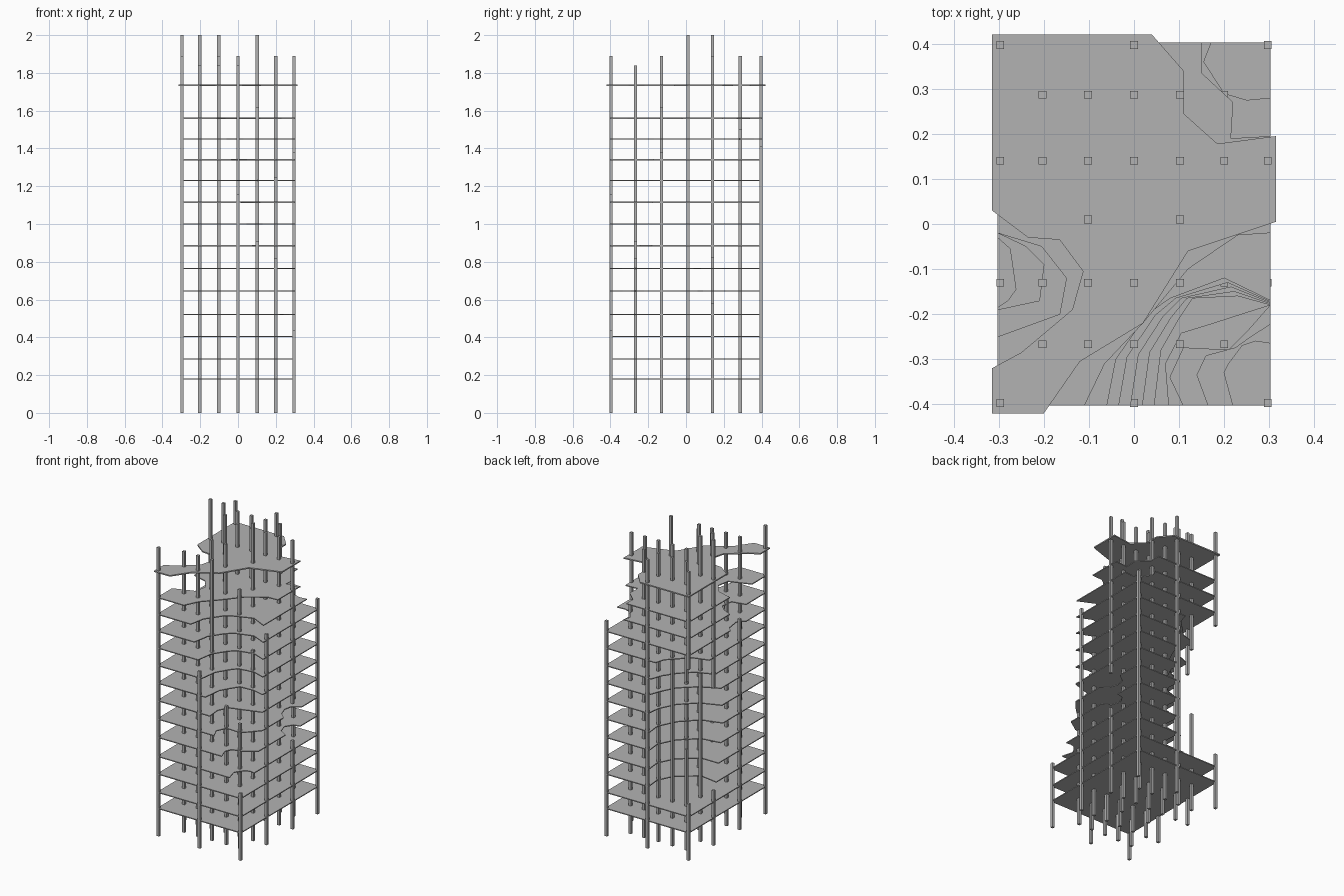
import bpy
import bmesh

if "Cube" in bpy.data.objects:
    bpy.data.objects.remove(bpy.data.objects["Cube"])

concrete = bpy.data.materials.new("concrete_grey")
concrete.use_nodes = True
GREY = (0.45, 0.45, 0.45, 1)
concrete.diffuse_color = GREY
concrete.node_tree.nodes["Principled BSDF"].inputs["Base Color"].default_value = GREY

W, D = 0.303, 0.403      # half width and half depth of a floor


def add_object(name, bm):
    bmesh.ops.recalc_face_normals(bm, faces=bm.faces)
    mesh = bpy.data.meshes.new(name)
    bm.to_mesh(mesh)
    bm.free()
    mesh.materials.append(concrete)
    obj = bpy.data.objects.new(name, mesh)
    bpy.context.collection.objects.link(obj)


def slab(name, outline, z, thick):
    bm = bmesh.new()
    face = bm.faces.new([bm.verts.new((x, y, z - thick / 2)) for x, y in outline])
    grown = bmesh.ops.extrude_face_region(bm, geom=[face])["geom"]
    top = [v for v in grown if isinstance(v, bmesh.types.BMVert)]
    bmesh.ops.translate(bm, verts=top, vec=(0, 0, thick))
    add_object(name, bm)


def column(name, x, y, spans):
    r = 0.0085
    bm = bmesh.new()
    for low, high in spans:
        box = bmesh.ops.create_cube(bm, size=1)["verts"]
        bmesh.ops.scale(bm, verts=box, vec=(2 * r, 2 * r, high - low))
        bmesh.ops.translate(bm, verts=box, vec=(x, y, (low + high) / 2))
    add_object(name, bm)


def broken_edge(keys, level, intact):
    """Blend between the key outlines of a collapsed area; intact elsewhere."""
    levels = sorted(keys)
    if not levels[0] <= level <= levels[-1]:
        return intact
    if level in keys:
        return keys[level]
    a = max(k for k in levels if k < level)
    b = min(k for k in levels if k > level)
    t = (level - a) / (b - a)
    return [(p[0] + (q[0] - p[0]) * t, p[1] + (q[1] - p[1]) * t)
            for p, q in zip(keys[a], keys[b])]


# Collapsed areas, keyed by floor number
front_corner = {
    3: [(.22, -D), (.2, -.33), (.21, -.31), (.24, -.27), (.27, -.26), (W, -.265)],
    5: [(.11, -D), (.08, -.34), (.11, -.275), (.21, -.28), (.25, -.24), (W, -.18)],
    7: [(.045, -D), (.06, -.28), (.1, -.21), (.13, -.165), (.23, -.16), (W, -.18)],
    11: [(-.06, -D), (-.04, -.3), (.03, -.2), (.08, -.165), (.2, -.12), (W, -.17)],
    12: [(-.11, -D), (-.065, -.31), (.02, -.22), (.12, -.1), (.23, -.025), (W, -.02)],
}
side_notch = {
    4: [(W, .06), (.25, .09), (.23, .15), (.26, .2), (W, .21)],
    5: [(W, .04), (.26, .08), (.24, .14), (.25, .19), (W, .23)],
}
back_left_corner = {
    11: [(W, .28), (.25, .275), (.2, .29), (.155, .36), (.172, D)],
    12: [(W, .195), (.215, .19), (.22, .27), (.15, .335), (.15, D)],
}
back_right_corner = {
    2: [(-.01, D), (.0, .3), (-.05, .2), (-.18, .1), (-W, .12)],
    5: [(-.02, D), (-.01, .31), (-.07, .19), (-.17, .09), (-W, .05)],
    7: [(0, D), (-.03, .32), (-.08, .22), (-.18, .13), (-W, .07)],
    9: [(-.06, D), (-.08, .34), (-.14, .28), (-.2, .22), (-W, .19)],
}
west_notch = {
    10: [(-W, -.03), (-.275, -.055), (-.262, -.145), (-.28, -.17), (-W, -.185)],
    11: [(-W, -.02), (-.24, -.05), (-.2, -.09), (-.21, -.17), (-W, -.19)],
    12: [(-W, -.02), (-.205, -.05), (-.15, -.12), (-.165, -.2), (-W, -.25)],
}

# Floors
heights = [.18, .285, .405, .52, .645, .765, .885, 1, 1.115, 1.23, 1.34, 1.45, 1.56]
for i, z in enumerate(heights):
    outline = [(-W, -D)]
    outline += broken_edge(front_corner, i, [(W, -D)])
    outline += broken_edge(side_notch, i, [])
    outline += broken_edge(back_left_corner, i, [(W, D)])
    outline += broken_edge(back_right_corner, i, [(-W, D)])
    outline += broken_edge(west_notch, i, [])
    slab(f"floor_{i + 1}", outline, z, 0.006)

# Roof
RW, RD = 0.315, 0.42
roof = [(-RW, -RD), (-.2, -RD), (-.12, -.305), (.02, -.22), (.07, -.14), (.12, -.06),
        (.24, -.02), (RW, .005), (RW, .195), (.185, .178), (.11, .245), (.11, .34),
        (.04, RD), (-RW, RD), (-RW, .03), (-.235, -.03), (-.165, -.035),
        (-.113, -.105), (-.137, -.19), (-.25, -.285), (-RW, -.32)]
slab("roof", roof, 1.735, 0.008)

# Columns: grid of (column, row) places, with shortened or broken ones listed
xs = {-3: -.297, -2: -.203, -1: -.102, 0: 0, 1: .102, 2: .2, 3: .297}
ys = {"front": -.397, "fore": -.267, "middle": -.13, "core": .01,
      "rear": .14, "aft": .287, "back": .397}
inner = range(-2, 3)
rows = {"front": (-3, 0, 3), "fore": inner, "middle": range(-3, 4), "core": (-1, 1),
        "rear": range(-3, 4), "aft": inner, "back": (-3, 0, 3)}
row_top = {"fore": 1.84, "core": 2.0}
special = {
    ("front", 0): [(0, 1.16)], ("front", 3): [(0, .44)],
    ("fore", 1): [(0, .91)], ("fore", 2): [(0, .82)],
    ("middle", -3): [(0, 1.38)], ("middle", -2): [(0, 1.5)],
    ("middle", 1): [(0, 1.62)], ("middle", 2): [(0, 1.25)], ("middle", 3): [(0, 1.38)],
    ("rear", -3): [(0, .36), (1.03, 2)], ("rear", -2): [(0, 2)],
    ("rear", 3): [(0, .58), (.82, 1.89)],
    ("aft", -2): [(0, .66), (1.1, 1.89)], ("aft", 2): [(0, 1.5)],
    ("back", -3): [(0, .37), (1.25, 1.89)], ("back", 3): [(0, 1.41)],
}
for row, places in rows.items():
    for n, place in enumerate(places):
        spans = special.get((row, place), [(0, row_top.get(row, 1.89))])
        column(f"{row}_column_{n + 1}", xs[place], ys[row], spans)
